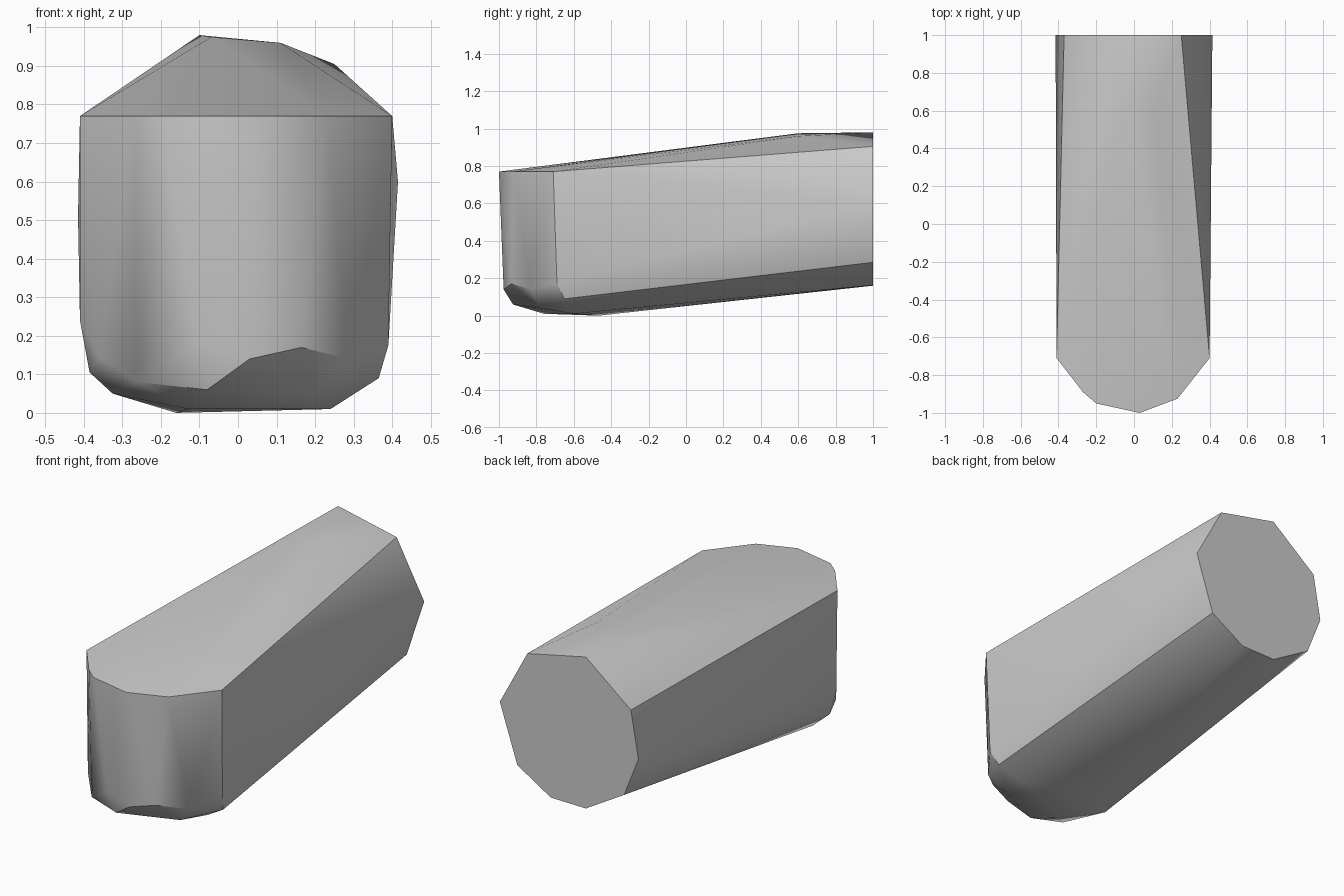
import bpy, bmesh, math

cube = bpy.data.objects.get("Cube")
if cube:
    bpy.data.objects.remove(cube, do_unlink=True)

# Plain grey material
grey = bpy.data.materials.new("plain_grey")
grey.use_nodes = True
colour = (0.6, 0.6, 0.6, 1)
grey.diffuse_color = colour
grey.node_tree.nodes["Principled BSDF"].inputs["Base Color"].default_value = colour

# Nine-sided flat back end, as x, z
back_end = [(-.10, .98), (.25, .905), (.415, .6), (.31, .285), (.11, .163),
            (-.10, .16), (-.33, .295), (-.415, .51), (-.37, .765)]
# Rounded nose rim, as x, y
nose_rim = [(-.41, -.71), (-.27, -.89), (-.20, -.95), (.03, -1),
            (.23, -.925), (.40, -.71)]
# Low ridge on the top
ridge = [(-.07, .6, .975), (.11, .6, .96)]
# Worn lower edge of the nose and the belly
chin = [(-.41, -.70, .24), (-.36, -.77, .145), (-.26, -.88, .08),
        (-.11, -.963, .18), (-.08, -.925, .06), (.03, -.975, .14),
        (.165, -.935, .17), (.285, -.83, .14), (.39, -.69, .175)]
belly = [(-.385, -.68, .105), (-.325, -.62, .05), (-.13, -.76, .01),
         (-.16, -.47, 0), (.24, -.6, .01), (.2, -.78, .04), (.365, -.65, .09)]

points = [(x, 1, z) for x, z in back_end] + [(x, y, .77) for x, y in nose_rim]
points += ridge + chin + belly

# Wrap the sections in one faceted skin
bm = bmesh.new()
for p in points:
    bm.verts.new(p)
hull = bmesh.ops.convex_hull(bm, input=bm.verts[:])
loose = {g for g in hull["geom_interior"] + hull["geom_unused"]
         if isinstance(g, bmesh.types.BMVert)}
bmesh.ops.delete(bm, geom=list(loose), context='VERTS')
bmesh.ops.dissolve_limit(bm, angle_limit=math.radians(0.5),
                         verts=bm.verts[:], edges=bm.edges[:])
bmesh.ops.recalc_face_normals(bm, faces=bm.faces[:])
mesh = bpy.data.meshes.new("rounded_block")
bm.to_mesh(mesh)
bm.free()
mesh.materials.append(grey)

block = bpy.data.objects.new("rounded_block", mesh)
bpy.context.collection.objects.link(block)
bpy.ops.object.select_all(action='DESELECT')
block.select_set(True)
bpy.context.view_layer.objects.active = block
bpy.ops.object.shade_smooth_by_angle(angle=math.radians(33))
